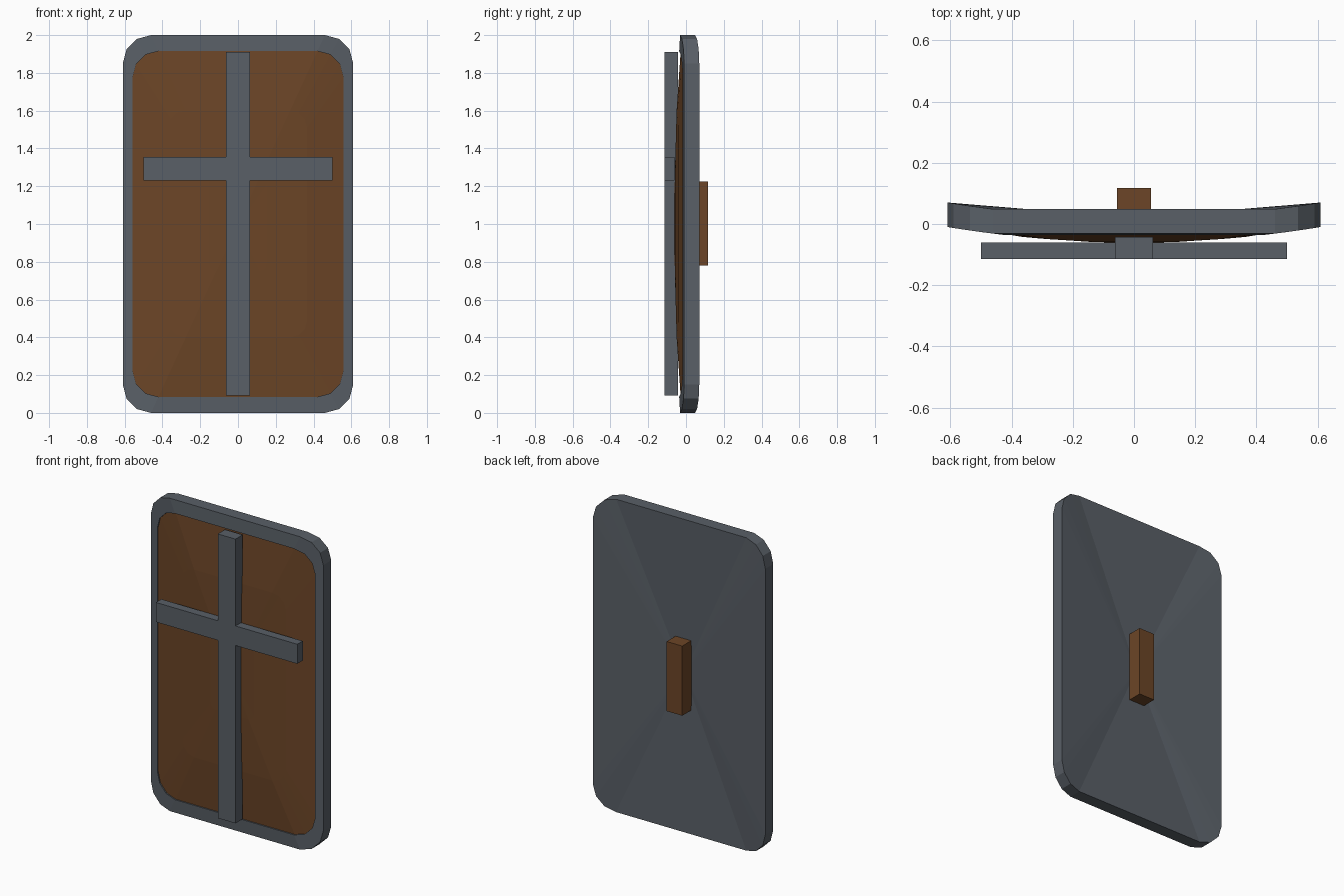
import bpy, bmesh
from math import sin, cos, pi

if "Cube" in bpy.data.objects:
    bpy.data.objects.remove(bpy.data.objects["Cube"])


def material(name, rgb):
    m = bpy.data.materials.new(name)
    m.diffuse_color = (*rgb, 1)
    m.use_nodes = True
    m.node_tree.nodes["Principled BSDF"].inputs["Base Color"].default_value = m.diffuse_color
    return m


steel = material("steel", (0.10, 0.115, 0.135))
wood = material("wood", (0.15, 0.06, 0.02))


def outline():
    # rounded rectangle about the origin, three segments per corner
    pts = []
    for q, (sx, sz) in enumerate([(1, 1), (-1, 1), (-1, -1), (1, -1)]):
        for i in range(4):
            a = q * pi / 2 + i * pi / 6
            pts.append((sx * 0.46 + 0.15 * cos(a), sz * 0.85 + 0.15 * sin(a)))
    return pts


def ring(bm, scale, dy):
    # scaled outline, bowed backwards toward the sides
    return [bm.verts.new((x * scale, dy - 0.06 + 0.135 * (x * scale) ** 2, 1 + z * scale))
            for x, z in outline()]


def bridge(bm, a, b):
    n = len(a)
    for i in range(n):
        j = (i + 1) % n
        bm.faces.new((a[i], a[j], b[j], b[i]))


def cap(bm, r, y):
    c = bm.verts.new((0, y, 1))
    for i in range(len(r)):
        bm.faces.new((r[i], r[(i + 1) % len(r)], c))


def finish(bm, name, mat):
    bmesh.ops.recalc_face_normals(bm, faces=bm.faces)
    me = bpy.data.meshes.new(name)
    bm.to_mesh(me)
    bm.free()
    me.materials.append(mat)
    ob = bpy.data.objects.new(name, me)
    bpy.context.collection.objects.link(ob)
    return ob


def add_box(bm, x, y0, y1, z0, z1):
    vs = bmesh.ops.create_cube(bm, size=1)["verts"]
    for v in vs:
        v.co = (v.co.x * 2 * x, y0 + (v.co.y + 0.5) * (y1 - y0), z0 + (v.co.z + 0.5) * (z1 - z0))


# Shield shell: back fan, outer edge, front rim and the recess behind the panel
bm = bmesh.new()
back, front = ring(bm, 1, 0.08), ring(bm, 1, 0)
inner, recess = ring(bm, 0.915, 0), ring(bm, 0.915, 0.03)
cap(bm, back, 0.02)
bridge(bm, back, front)
bridge(bm, front, inner)
bridge(bm, inner, recess)
cap(bm, recess, -0.03)
finish(bm, "shield_shell", steel)

# Domed wooden front panel
bm = bmesh.new()
rings = [ring(bm, s, dy) for s, dy in ((0.915, 0.008), (0.6, 0), (0.25, -0.001))]
for a, b in zip(rings, rings[1:]):
    bridge(bm, a, b)
cap(bm, rings[-1], -0.062)
panel = finish(bm, "front_panel", wood)
# fan normals must face the front
if panel.data.polygons[0].normal.y > 0:
    panel.data.flip_normals()

# Cross straps on the front
bm = bmesh.new()
add_box(bm, 0.0625, -0.115, -0.042, 0.093, 1.91)
add_box(bm, 0.5, -0.115, -0.06, 1.23, 1.355)
finish(bm, "cross_straps", steel)

# Grip on the back
bm = bmesh.new()
add_box(bm, 0.055, 0.01, 0.117, 0.78, 1.225)
finish(bm, "back_grip", wood)
